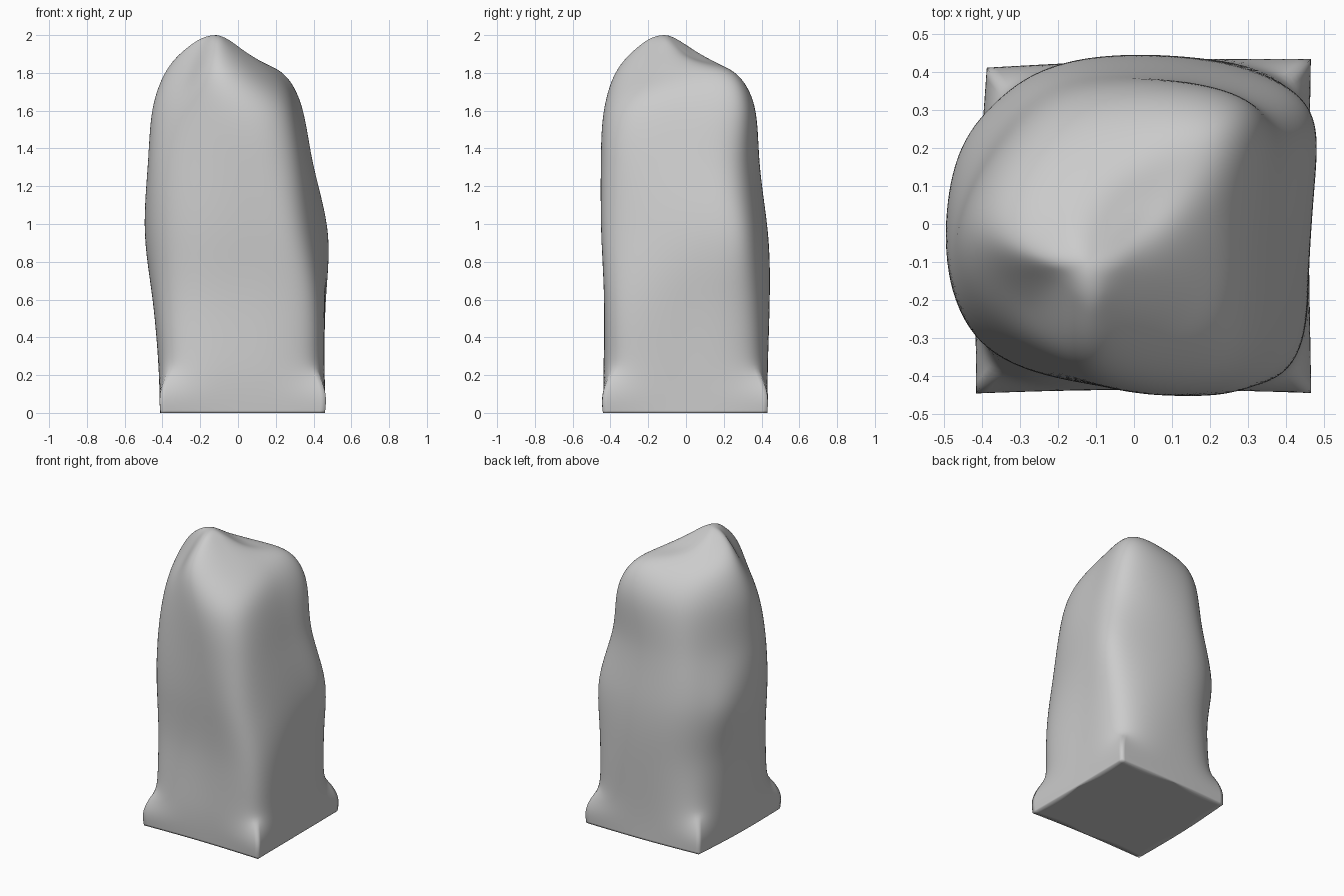
import bpy, bmesh
from mathutils import Vector

if "Cube" in bpy.data.objects:
    bpy.data.objects.remove(bpy.data.objects["Cube"])

# Cross-sections up the pillar: height, then 8 points anticlockwise from the front left corner
sections = [
    (0.0,  [(-.41, -.44), (.03, -.43), (.46, -.44), (.46, 0), (.46, .43), (.03, .43), (-.385, .41), (-.41, 0)]),
    (0.22, [(-.395, -.42), (.02, -.43), (.445, -.42), (.448, 0), (.44, .41), (.0, .425), (-.365, .38), (-.412, 0)]),
    (0.6,  [(-.365, -.335), (.03, -.415), (.405, -.38), (.455, .04), (.395, .365), (-.04, .44), (-.335, .315), (-.447, 0)]),
    (0.95, [(-.405, -.32), (.04, -.43), (.355, -.38), (.468, .1), (.385, .355), (-.1, .435), (-.365, .31), (-.483, .1)]),
    (1.3,  [(-.385, -.30), (.0, -.44), (.31, -.37), (.39, .02), (.33, .31), (-.08, .39), (-.325, .28), (-.47, -.01)]),
    (1.6,  [(-.335, -.27), (-.05, -.427), (.25, -.34), (.32, .02), (.305, .315), (-.06, .36), (-.30, .25), (-.455, -.02)]),
]
# Sloping crown: shoulder ring and inner ring around the peak
crown = [
    [(-.27, -.22, 1.76), (-.1, -.37, 1.82), (.15, -.22, 1.77), (.22, .02, 1.79),
     (.2, .23, 1.81), (-.03, .25, 1.79), (-.25, .18, 1.79), (-.38, -.03, 1.82)],
    [(-.21, -.16, 1.92), (-.11, -.25, 1.94), (-.01, -.16, 1.93), (.04, -.05, 1.91),
     (.03, .06, 1.87), (-.11, .06, 1.91), (-.22, .01, 1.92), (-.27, -.08, 1.93)],
]
peak = (-.12, -.1, 2.0)

rings = [[(x, y, z) for x, y in pts] for z, pts in sections] + crown
bm = bmesh.new()
loops = [[bm.verts.new(p) for p in ring] for ring in rings]
top = bm.verts.new(peak)
bm.faces.new(loops[0][::-1])
for a, b in zip(loops, loops[1:]):
    for i in range(8):
        j = (i + 1) % 8
        bm.faces.new((a[i], a[j], b[j], b[i]))
for i in range(8):
    bm.faces.new((loops[-1][i], loops[-1][(i + 1) % 8], top))

# Crisp foot: sharp bottom outline and lower corner edges
crease = bm.edges.layers.float.new("crease_edge")
for i in range(8):
    bm.edges.get((loops[0][i], loops[0][(i + 1) % 8]))[crease] = 1.0
    if i % 2 == 0:
        bm.edges.get((loops[0][i], loops[1][i]))[crease] = 1.0

mesh = bpy.data.meshes.new("stone_pillar")
bm.to_mesh(mesh)
bm.free()
pillar = bpy.data.objects.new("stone_pillar", mesh)
bpy.context.collection.objects.link(pillar)
sub = pillar.modifiers.new("smooth", "SUBSURF")
sub.levels = sub.render_levels = 4

# Adjust the cage so the smoothed surface passes through the given points (foot corners are already exact)
targets = [v.co.copy() for v in mesh.vertices]
for _ in range(6):
    deps = bpy.context.evaluated_depsgraph_get()
    deps.update()
    smooth = pillar.evaluated_get(deps).data
    moves = [(t - smooth.vertices[i].co) * 0.7 for i, t in enumerate(targets)]
    for v, m in zip(mesh.vertices, moves):
        # The second ring's corners only move a little, so the foot does not flare
        v.co += Vector(m) * (0.2 if 8 <= v.index < 16 else 1.0)
        if v.index < 8:
            v.co.z = 0
    mesh.update()

for p in mesh.polygons:
    p.use_smooth = True
